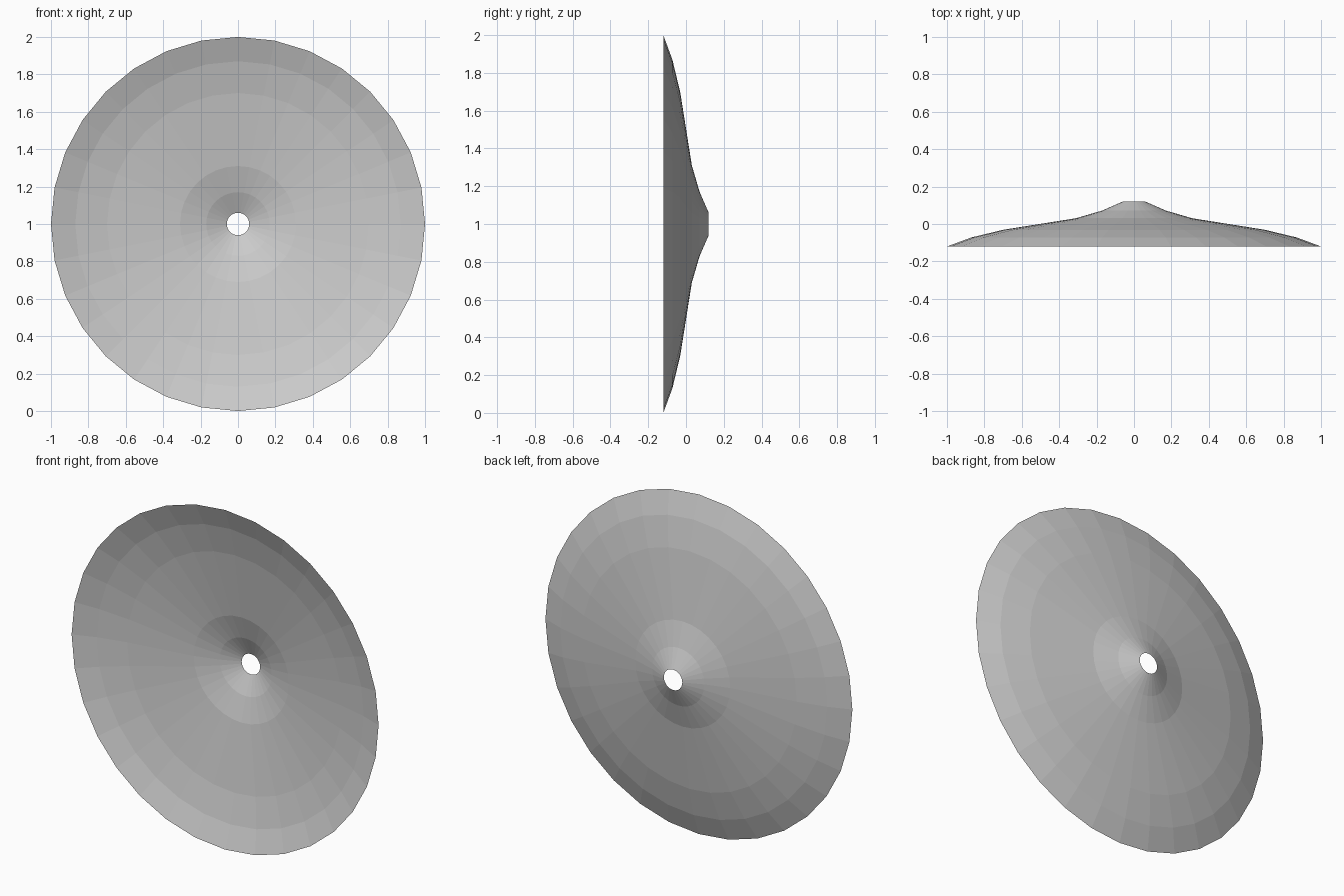
import bpy
import bmesh
import math

if "Cube" in bpy.data.objects:
    bpy.data.objects.remove(bpy.data.objects["Cube"])

SEGMENTS = 32
# (radius, y) from the centre hole out to the rim
PROFILE = [(0.06, 0.12), (0.17, 0.072), (0.31, 0.031),
           (0.70, -0.031), (0.87, -0.072), (1.0, -0.12)]

# Thin cymbal-like dish: profile rings joined by flat quads
bm = bmesh.new()
rings = []
for radius, y in PROFILE:
    ring = []
    for i in range(SEGMENTS):
        a = 2 * math.pi * i / SEGMENTS
        ring.append(bm.verts.new((radius * math.cos(a), y, 1 + radius * math.sin(a))))
    rings.append(ring)

for inner, outer in zip(rings, rings[1:]):
    for i in range(SEGMENTS):
        j = (i + 1) % SEGMENTS
        bm.faces.new((inner[i], inner[j], outer[j], outer[i]))

# Convex side faces the back (+y)
bm.normal_update()
bm.faces.ensure_lookup_table()
if bm.faces[0].normal.y < 0:
    bmesh.ops.reverse_faces(bm, faces=bm.faces[:])

mesh = bpy.data.meshes.new("cymbal_dish")
bm.to_mesh(mesh)
bm.free()
dish = bpy.data.objects.new("cymbal_dish", mesh)
bpy.context.collection.objects.link(dish)
